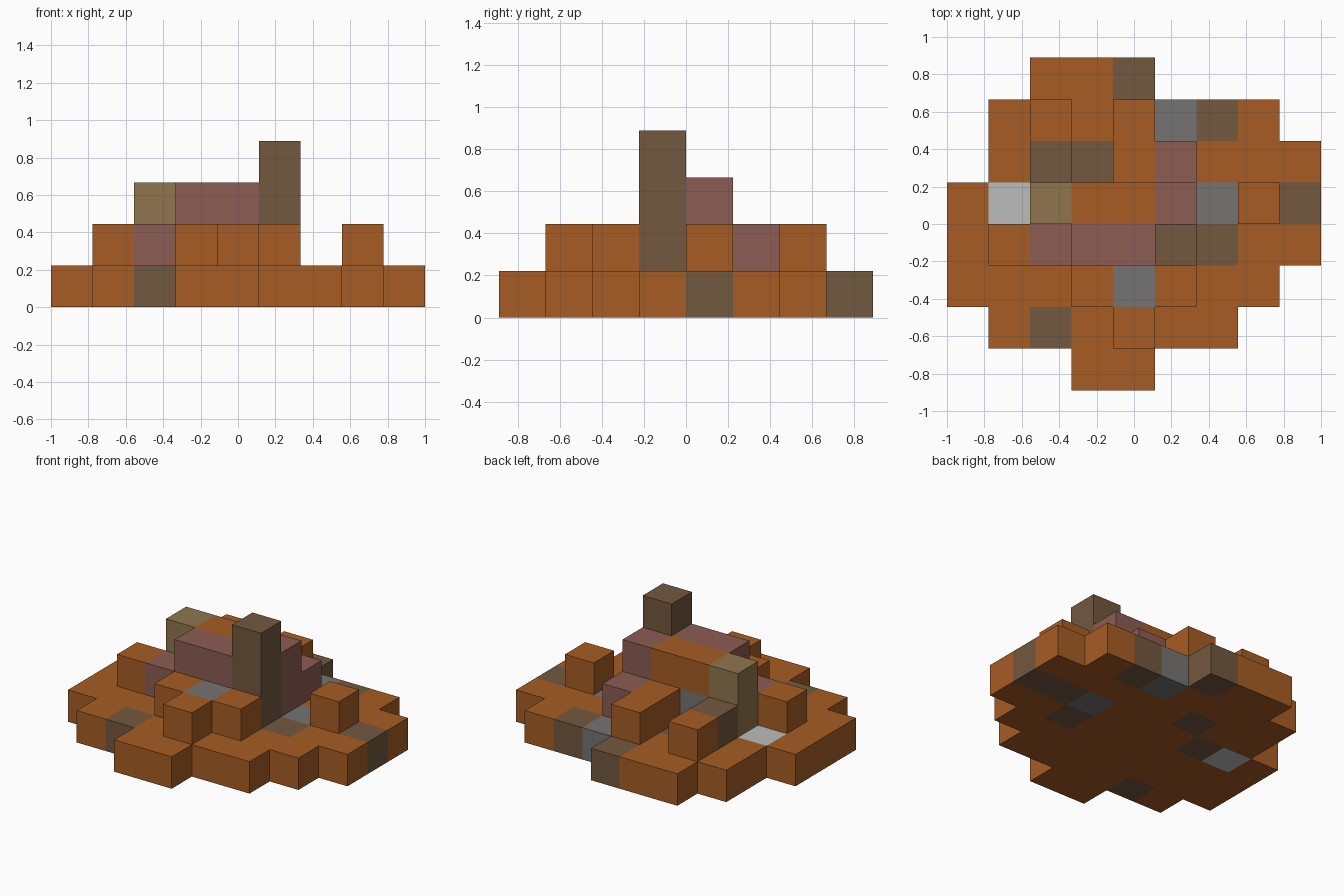
import bpy, bmesh
from mathutils import Vector

cube = bpy.data.objects.get("Cube")
if cube:
    bpy.data.objects.remove(cube, do_unlink=True)

CELL = 2 / 9                      # block size: nine blocks span the longest side
ORIGIN = Vector((-4.5, -4, 0))    # grid corner, in blocks

COLOURS = {
    "rust_orange": (0.381, 0.107, 0.017),
    "earth_brown": (0.171, 0.098, 0.050),
    "stone_grey": (0.178, 0.174, 0.171),
    "dusty_mauve": (0.258, 0.107, 0.087),
    "sand_tan": (0.275, 0.181, 0.074),
    "pale_grey": (0.491, 0.515, 0.503),
}


def make_material(name, rgb):
    mat = bpy.data.materials.new(name)
    mat.use_nodes = True
    mat.diffuse_color = (*rgb, 1)
    bsdf = next(n for n in mat.node_tree.nodes if n.type == 'BSDF_PRINCIPLED')
    bsdf.inputs["Base Color"].default_value = (*rgb, 1)
    bsdf.inputs["Roughness"].default_value = 0.9
    return mat


MATERIALS = {name: make_material(name, rgb) for name, rgb in COLOURS.items()}

# Every part is a set of grid cells, each with its colour
parts = {}


def fill(part, colour, start, end=None):
    """Fill the box of cells from start to end (inclusive) with one colour."""
    end = end or start
    cells = parts.setdefault(part, {})
    for x in range(start[0], end[0] + 1):
        for y in range(start[1], end[1] + 1):
            for z in range(start[2], end[2] + 1):
                cells[x, y, z] = colour


# Floor: one run of blocks per row, front to back
for y, (first, last) in enumerate([(3, 4), (1, 6), (0, 7), (0, 8),
                                   (0, 8), (1, 8), (1, 7), (2, 4)]):
    fill("floor", "rust_orange", (first, y, 0), (last, y, 0))

# Odd coloured floor blocks
for x, y in [(2, 1), (6, 3), (2, 4), (7, 4), (8, 4), (3, 5), (6, 6), (4, 7)]:
    fill("floor", "earth_brown", (x, y, 0))
for x, y in [(6, 4), (5, 6)]:
    fill("floor", "stone_grey", (x, y, 0))
fill("floor", "pale_grey", (1, 4, 0))

# Front step, with a grey block in its middle
fill("front_step", "rust_orange", (3, 2, 1), (5, 2, 1))
fill("front_step", "rust_orange", (4, 1, 1))
fill("front_step", "stone_grey", (4, 2, 1))

# Loose blocks around the middle
fill("left_block", "rust_orange", (7, 4, 1))
fill("right_block", "rust_orange", (1, 3, 1))
fill("back_block", "rust_orange", (2, 6, 1))
fill("back_brown_block", "earth_brown", (2, 5, 1))
fill("back_ridge", "rust_orange", (4, 5, 1), (4, 6, 1))

# Central mound
fill("mound", "rust_orange", (3, 4, 1), (4, 4, 2))
fill("mound", "stone_grey", (3, 4, 1))

# Walls and posts
fill("front_wall", "dusty_mauve", (3, 3, 1), (4, 3, 2))
fill("front_wall", "dusty_mauve", (2, 3, 1))
fill("side_wall", "dusty_mauve", (5, 4, 1), (5, 4, 2))
fill("side_wall", "dusty_mauve", (5, 5, 1))
fill("tan_post", "sand_tan", (2, 4, 1), (2, 4, 2))
fill("tower", "earth_brown", (5, 3, 1), (5, 3, 3))

occupied = {cell for cells in parts.values() for cell in cells}


def build(part, cells):
    """Skin the exposed sides of the cells and join flat areas of one colour."""
    used = sorted(set(cells.values()))
    mesh = bpy.data.meshes.new(part)
    for colour in used:
        mesh.materials.append(MATERIALS[colour])
    bm = bmesh.new()
    for cell, colour in cells.items():
        for axis in range(3):
            for side in (0, 1):
                neighbour = list(cell)
                neighbour[axis] += 2 * side - 1
                if tuple(neighbour) in occupied:
                    continue
                corner = Vector(cell) + ORIGIN
                corner[axis] += side
                u, v = Vector(), Vector()
                u[(axis + 1) % 3] = v[(axis + 2) % 3] = 1
                loop = [corner, corner + u, corner + u + v, corner + v]
                if not side:
                    loop.reverse()
                face = bm.faces.new([bm.verts.new(p * CELL) for p in loop])
                face.material_index = used.index(colour)
    bmesh.ops.remove_doubles(bm, verts=bm.verts, dist=CELL / 100)
    bmesh.ops.dissolve_limit(bm, angle_limit=0.01, verts=bm.verts,
                             edges=bm.edges, delimit={'MATERIAL'})
    bm.to_mesh(mesh)
    bm.free()
    obj = bpy.data.objects.new(part, mesh)
    bpy.context.collection.objects.link(obj)


for part, cells in parts.items():
    build(part, cells)
